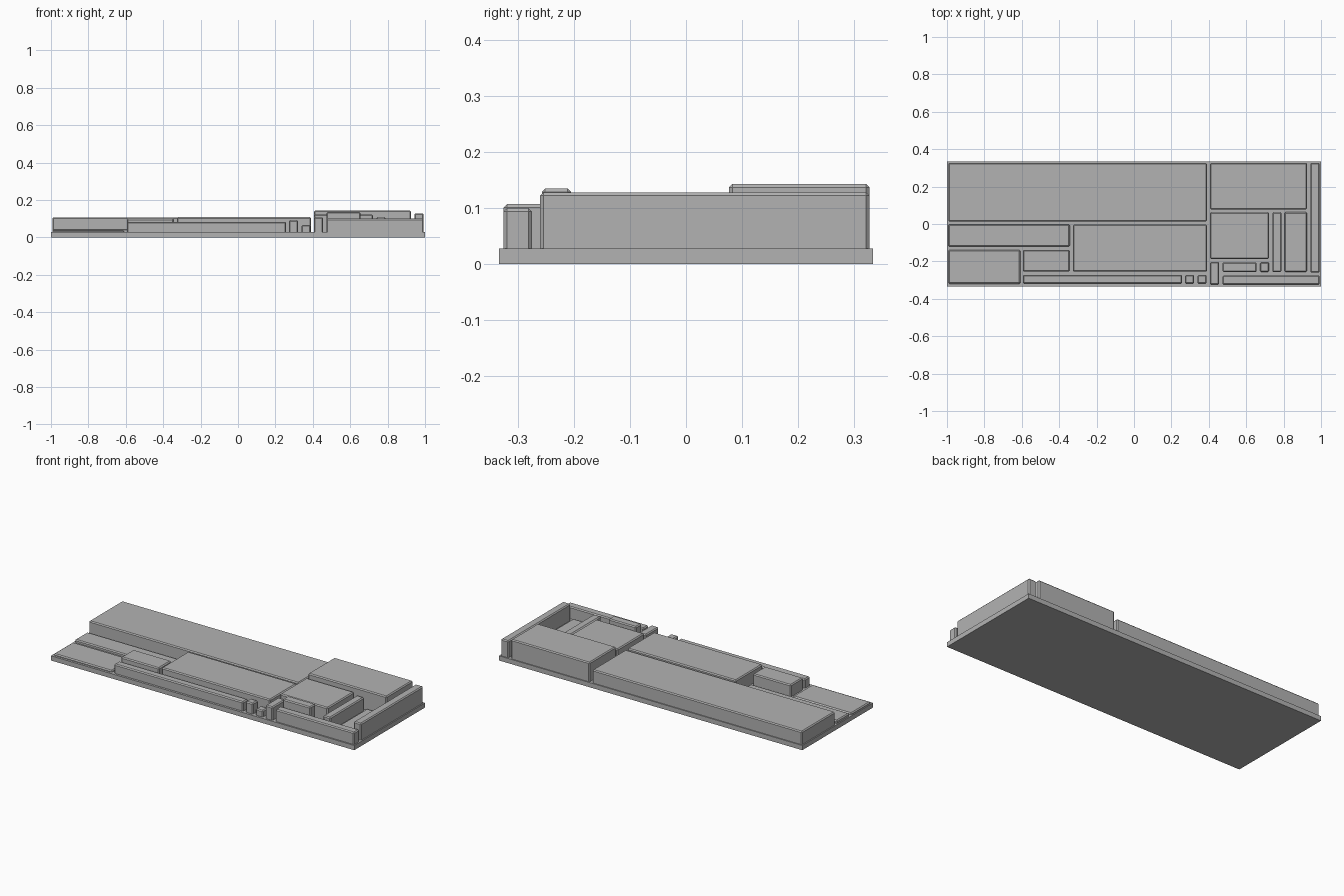
import bpy

cube = bpy.data.objects.get("Cube")
if cube:
    bpy.data.objects.remove(cube, do_unlink=True)

GREY = (0.45, 0.45, 0.45, 1)
grey = bpy.data.materials.new("mid_grey")
grey.use_nodes = True
grey.diffuse_color = GREY
grey.node_tree.nodes["Principled BSDF"].inputs["Base Color"].default_value = GREY


def block(name, x0, x1, y0, y1, top, bottom=0.02, chamfer=0.006):
    """Box between the given limits, with chamfered edges."""
    bpy.ops.mesh.primitive_cube_add(
        size=1, location=((x0 + x1) / 2, (y0 + y1) / 2, (top + bottom) / 2))
    ob = bpy.context.object
    ob.name = name
    ob.scale = (x1 - x0, y1 - y0, top - bottom)
    bpy.ops.object.transform_apply(location=False, rotation=False, scale=True)
    ob.data.materials.append(grey)
    if chamfer:
        bevel = ob.modifiers.new("chamfer", "BEVEL")
        bevel.width = chamfer
        bevel.segments = 1
    return ob


# Base plate
block("base_plate", -1, 1, -0.333, 0.333, 0.028, bottom=0, chamfer=0)

# Left part: long slabs and low plates
block("back_long_slab", -0.993, 0.39, 0.013, 0.327, 0.106)
block("middle_low_plate", -0.993, -0.343, -0.12, -0.003, 0.046)
block("corner_low_plate", -0.993, -0.608, -0.32, -0.138, 0.038)
block("middle_small_block", -0.594, -0.343, -0.255, -0.138, 0.1)
block("centre_slab", -0.327, 0.39, -0.255, -0.003, 0.108)

# Front edge: long rail and two posts
block("front_long_rail", -0.594, 0.257, -0.32, -0.272, 0.083)
block("front_tall_post", 0.273, 0.322, -0.32, -0.272, 0.092)
block("front_short_post", 0.34, 0.388, -0.32, -0.272, 0.066)

# Right part: raised slabs framed by rails
block("divider_post", 0.407, 0.455, -0.325, -0.203, 0.107)
block("front_right_rail", 0.473, 0.993, -0.325, -0.275, 0.1)
block("right_end_rail", 0.943, 0.993, -0.26, 0.327, 0.128)
block("back_right_slab", 0.407, 0.925, 0.077, 0.327, 0.143)
block("inner_slab", 0.407, 0.722, -0.187, 0.063, 0.122)
block("inner_small_block", 0.473, 0.656, -0.257, -0.205, 0.135)
block("inner_low_post", 0.674, 0.722, -0.257, -0.205, 0.05)
block("inner_divider", 0.74, 0.788, -0.257, 0.063, 0.108)
block("inner_low_plate", 0.805, 0.925, -0.257, 0.063, 0.045)
